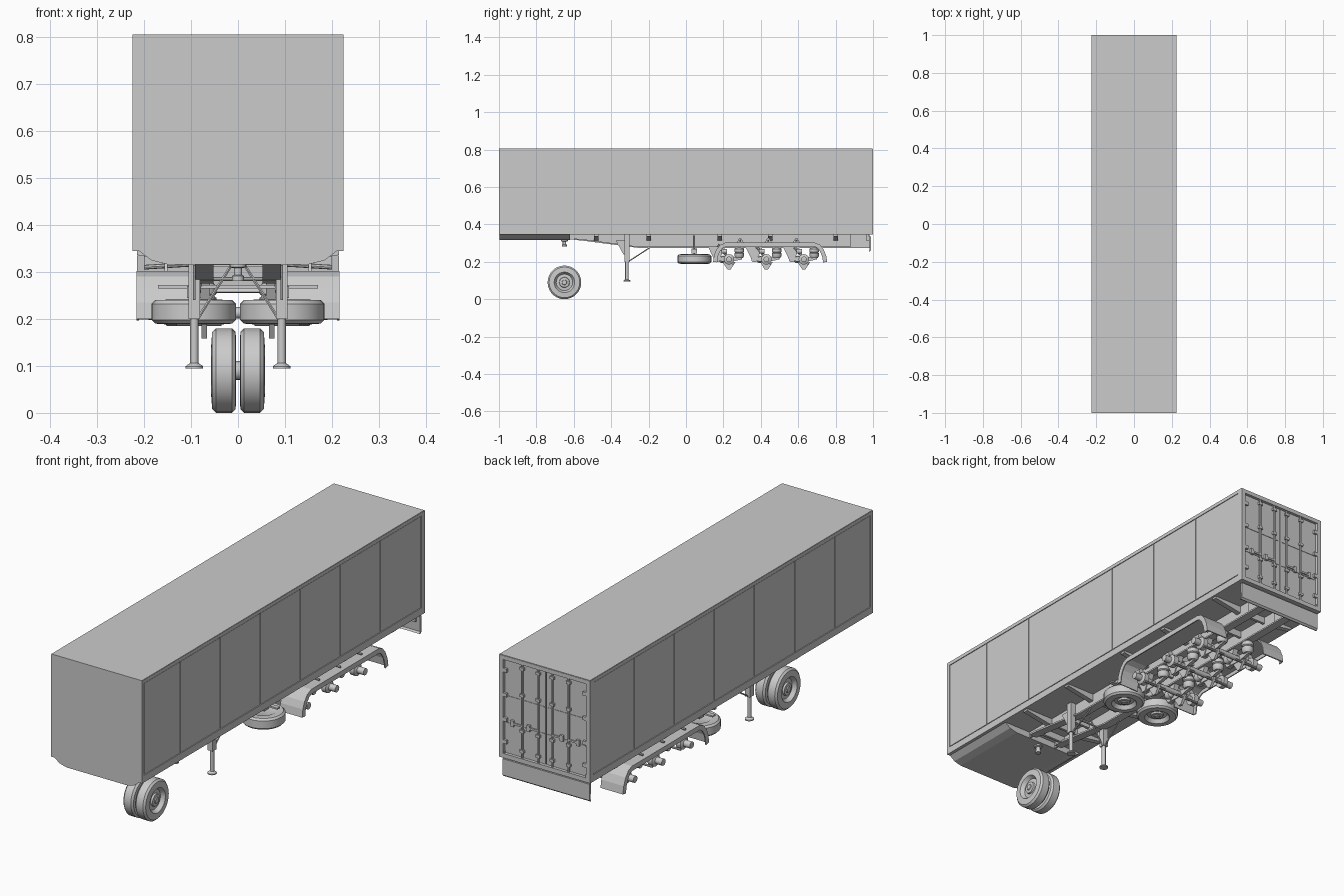
import bpy, bmesh, math
from mathutils import Vector, Matrix

if "Cube" in bpy.data.objects:
    bpy.data.objects.remove(bpy.data.objects["Cube"])


def finish(name, bm, mirror=False, smooth=False):
    bmesh.ops.recalc_face_normals(bm, faces=bm.faces)
    me = bpy.data.meshes.new(name)
    bm.to_mesh(me)
    bm.free()
    ob = bpy.data.objects.new(name, me)
    bpy.context.collection.objects.link(ob)
    if mirror:
        ob.modifiers.new("Mirror", 'MIRROR').use_mirror_merge = False
    if smooth:
        bpy.ops.object.select_all(action='DESELECT')
        ob.select_set(True)
        bpy.context.view_layer.objects.active = ob
        bpy.ops.object.shade_smooth_by_angle(angle=math.radians(35))
    return ob


def box(name, lo, hi, mirror=False):
    bm = bmesh.new()
    lo, hi = Vector(lo), Vector(hi)
    m = Matrix.Translation((lo + hi) / 2) @ Matrix.Diagonal((*(hi - lo), 1))
    bmesh.ops.create_cube(bm, size=1, matrix=m)
    return finish(name, bm, mirror)


def prism(name, pts, a, b, mirror=False, axis='X'):
    """Extrude an outline: (y, z) along X, or (x, z) along Y."""
    bm = bmesh.new()
    put = (lambda t, p: (t, *p)) if axis == 'X' else (lambda t, p: (p[0], t, p[1]))
    r0 = [bm.verts.new(put(a, p)) for p in pts]
    r1 = [bm.verts.new(put(b, p)) for p in pts]
    n = len(pts)
    bm.faces.new(r0)
    bm.faces.new(r1)
    for i in range(n):
        j = (i + 1) % n
        bm.faces.new((r0[i], r0[j], r1[j], r1[i]))
    return finish(name, bm, mirror)


def lathe(name, prof, loc, direction, seg=24, mirror=False):
    """Spin (radius, height) points around a direction through loc."""
    bm = bmesh.new()
    q = Vector(direction).to_track_quat('Z', 'Y').to_matrix()
    rings = []
    for r, h in prof:
        if r == 0:
            rings.append([bm.verts.new(Vector(loc) + q @ Vector((0, 0, h)))] * seg)
        else:
            rings.append([bm.verts.new(Vector(loc) + q @ Vector((
                r * math.cos(math.tau * i / seg), r * math.sin(math.tau * i / seg), h)))
                for i in range(seg)])
    for A, B in zip(rings, rings[1:]):
        for i in range(seg):
            j = (i + 1) % seg
            vs = list(dict.fromkeys((A[i], A[j], B[j], B[i])))
            if len(vs) > 2:
                bm.faces.new(vs)
    return finish(name, bm, mirror, True)


def tube(name, p, q, r, seg=12, mirror=False):
    d = Vector(q) - Vector(p)
    return lathe(name, [(0, 0), (r, 0), (r, d.length), (0, d.length)], p, d, seg, mirror)


def wheel(name, loc, direction):
    # tyre, dished rim and hub; height runs outward from the middle
    lathe(name, [(0, -.022), (.048, -.022), (.055, -.026), (.082, -.025), (.09, -.017),
                 (.09, .017), (.082, .025), (.055, .027), (.05, .02), (.044, .01),
                 (.028, .012), (.026, .02), (.014, .021), (.012, .025), (0, .025)],
          loc, direction, 28, mirror=True)


# --- cargo box -------------------------------------------------------------
box("cargo_box", (-.221, -.995, .345), (.221, .985, .8))
box("roof", (-.224, -1, .797), (.224, .998, .805))
box("front_wall", (-.222, -1, .35), (.222, -.99, .8))
box("lower_side_rail", (.2, -.998, .345), (.225, .998, .376), True)
box("upper_side_rail", (.215, -.998, .788), (.225, .998, .803), True)
box("front_corner_post", (.213, -1, .345), (.225, -.985, .803), True)
prism("front_bottom_rail", [(-1, .345), (-1, .372), (-.98, .38), (-.98, .345)], -.222, .222)
seams = [-.985, -.73, -.447, -.163, .12, .403, .687, .975]
for a, b in zip(seams, seams[1:]):
    box("side_panel", (.218, a + .003, .38), (.2237, b - .003, .786), True)

# --- rear doors ------------------------------------------------------------
box("rear_corner_post", (.205, .975, .345), (.225, 1, .803), True)
box("rear_header", (-.21, .975, .785), (.21, 1, .803))
box("rear_sill", (-.21, .975, .345), (.21, 1, .365))
box("rear_door", (.002, .98, .367), (.203, .99, .783), True)
for z in (.5, .62):
    box("door_ridge", (.008, .985, z), (.198, .992, z + .004), True)
for z in (.41, .51, .62, .73):
    box("door_hinge", (.188, .988, z), (.217, 1, z + .016), True)
for x in (.035, .115):
    tube("lock_rod", (x, .994, .35), (x, .994, .797), .0045, 8, True)
    for z in (.39, .48, .64, .76):
        box("rod_keeper", (x - .01, .988, z), (x + .01, 1, z + .012), True)
    box("lock_handle", (x - .005, .993, .505), (x + .055, .999, .513), True)
    box("handle_catch", (x + .04, .988, .495), (x + .055, 1, .522), True)

# --- rear bumper and lamp bar ------------------------------------------------
prism("rear_bumper", [(.978, .335), (.99, .335), (.99, .262), (.982, .255),
                      (.976, .257), (.982, .265)], -.215, .215)
box("bumper_strut", (.06, .88, .275), (.085, .98, .345), True)
box("lamp_bar", (-.2, .965, .31), (.2, .978, .345))

# --- chassis -----------------------------------------------------------------
prism("chassis_rail_web", [(-.99, .345), (-.99, .322), (-.56, .318), (-.26, .278), (.97, .278),
                           (.97, .345)], .068, .075, True)
prism("chassis_rail_flange", [(-.6, .324), (-.56, .322), (-.26, .282), (.97, .282), (.97, .275),
                              (-.26, .275), (-.56, .314), (-.6, .317)], .052, .091, True)
prism("coupler_pan", [(-.212, .346), (-.185, .325), (-.15, .316), (.15, .316), (.185, .325),
                      (.212, .346)], -.998, -.62, axis='Y')
lathe("king_pin", [(0, -.037), (.013, -.037), (.013, -.027), (.009, -.025), (.009, -.01),
                   (.018, -.008), (.018, 0), (0, 0)], (0, -.65, .318), (0, 0, 1), 16)
for y in (-.56, -.47, -.39, -.2, -.08, .18, .32, .48, .64, .8, .92):
    box("cross_member", (-.07, y - .006, .315), (.07, y + .006, .345))
for y in (-.48, -.2, .18, .45, .8):
    prism("outrigger", [(.072, .345), (.215, .345), (.215, .336), (.072, .312)],
          y - .012, y + .012, True, 'Y')

# --- landing legs --------------------------------------------------------------
box("leg_sleeve", (.081, -.33, .2), (.105, -.302, .345), True)
tube("leg_tube", (.093, -.316, .1), (.093, -.316, .22), .009, 12, True)
lathe("leg_foot", [(0, 0), (.019, 0), (.019, .005), (.009, .012), (0, .012)],
      (.093, -.316, .094), (0, 0, 1), 12, True)
tube("leg_cross_brace", (.086, -.316, .2), (.012, -.316, .318), .0035, 6, True)
tube("leg_rear_brace", (.093, -.31, .2), (.08, -.19, .278), .0035, 6, True)
tube("leg_crank_shaft", (-.09, -.316, .285), (.09, -.316, .285), .004, 8)
prism("leg_gusset", [(-.375, .315), (-.335, .24), (-.325, .24), (-.325, .315)], .09, .096, True)

# --- loose front wheels and hanging spare wheels ---------------------------------
wheel("front_wheel", (.03, -.65, .09), (1, 0, 0))
tube("front_wheel_hub", (-.03, -.65, .09), (.03, -.65, .09), .02, 16)
wheel("spare_wheel", (.094, .045, .215), (0, 0, -1))
tube("spare_hanger_rod", (.094, .045, .22), (.094, .045, .34), .004, 8, True)
box("spare_hanger_block", (.079, .03, .244), (.109, .06, .27), True)
box("spare_carrier", (-.17, .035, .265), (.17, .055, .272))

# --- mudguards -------------------------------------------------------------------
path = [(.145, .2), (.15, .235), (.162, .265), (.182, .29), (.21, .302), (.69, .302),
        (.715, .292), (.735, .268), (.749, .235), (.755, .2)]


def guard(name, t, x0, x1):
    inner = []
    for i, p in enumerate(path):
        d = Vector(path[min(i + 1, 9)]) - Vector(path[max(i - 1, 0)])
        d.normalize()
        inner.append((p[0] + d.y * t, p[1] - d.x * t))
    prism(name, path + inner[::-1], x0, x1, True)


guard("mudguard", .005, .105, .215)
guard("mudguard_lip", .022, .211, .216)
for y in (.29, .44, .59):
    prism("mudguard_bracket", [(y - .02, .3), (y + .02, .3), (y + .004, .328), (y - .004, .328)],
          .15, .156, True)
    tube("mudguard_stay", (.075, y, .318), (.2, y, .31), .005, 8, True)

# --- axles and suspension ----------------------------------------------------------
for y in (.23, .43, .63):
    tube("axle_beam", (-.165, y, .213), (.165, y, .213), .012, 12)
    lathe("axle_hub", [(0, 0), (.028, 0), (.028, .022), (.015, .028), (.015, .06), (0, .063)],
          (.13, y, .213), (1, 0, 0), 16, True)
    # tapered spring hanger ahead of the axle
    prism("spring_hanger", [(y - .112, .28), (y - .02, .28), (y - .045, .225), (y - .055, .2),
                            (y - .075, .2), (y - .085, .225)], .06, .084, True)
    prism("trailing_arm", [(y - .08, .215), (y - .02, .232), (y + .07, .222), (y + .07, .213),
                           (y + .01, .2), (y - .08, .205)], .064, .08, True)
    prism("axle_clamp", [(y - .035, .2), (y + .035, .2), (y + .008, .158), (y - .008, .158)],
          .066, .078, True)
    lathe("air_spring", [(0, 0), (.018, 0), (.026, .012), (.026, .026), (.021, .03), (.026, .034),
                         (.026, .05), (.018, .06), (0, .06)],
          (.072, y + .055, .219), (0, 0, 1), 16, True)
    lathe("brake_chamber", [(0, 0), (.012, .002), (.019, .012), (.02, .02), (.017, .034),
                            (.008, .041), (0, .042)], (.035, y - .055, .213), (0, 1, 0), 14, True)
    tube("brake_shaft", (.035, y + .02, .19), (.15, y + .02, .19), .005, 8, True)
    lathe("hub_valve", [(0, 0), (.012, 0), (.012, .03), (0, .03)],
          (.143, y - .04, .256), (0, 1, 0), 12, True)
    tube("shock_absorber", (.1, y + .01, .205), (.09, y - .06, .29), .007, 8, True)
